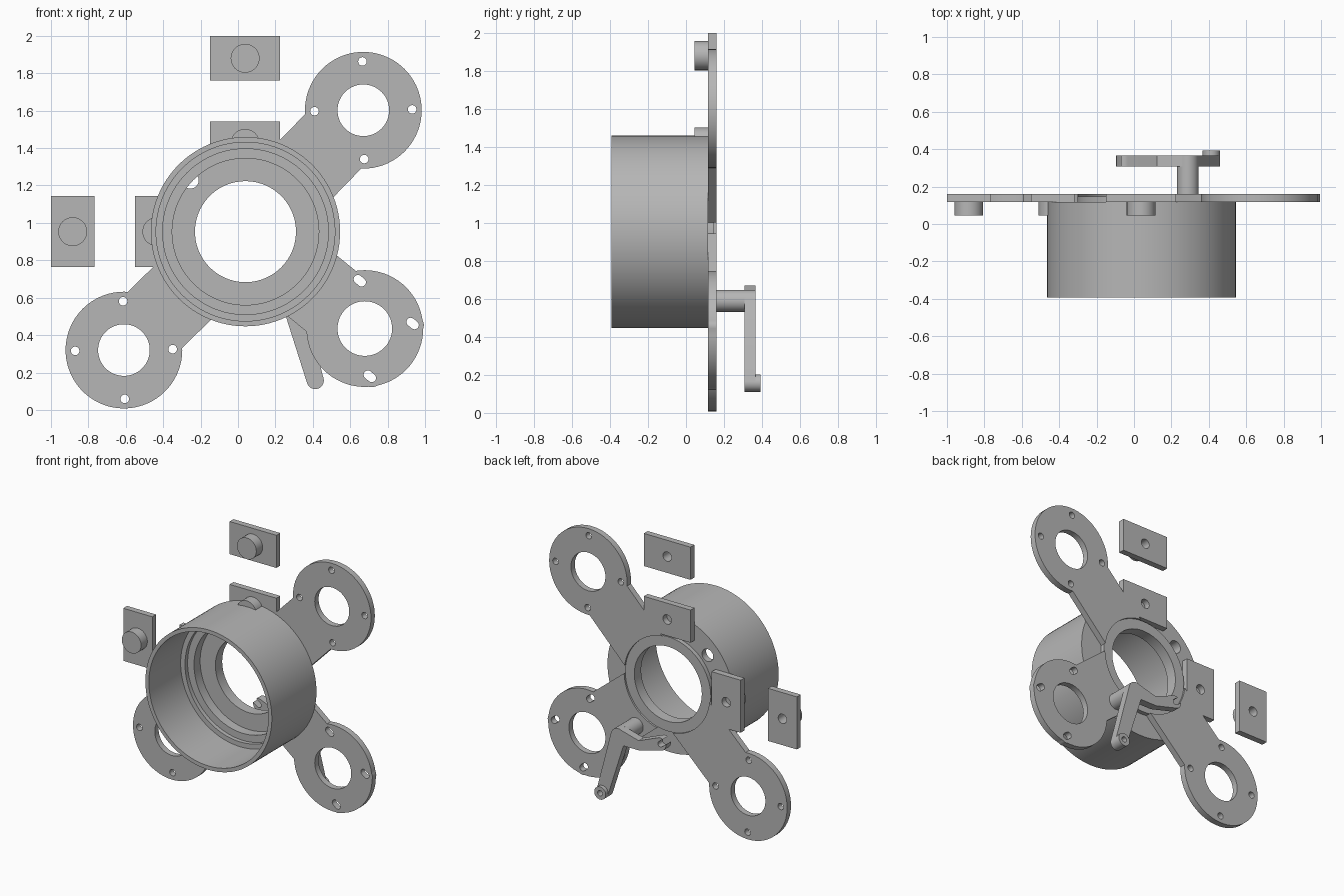
import bpy, bmesh, math
from mathutils import Vector
from mathutils.geometry import convex_hull_2d

if "Cube" in bpy.data.objects:
    bpy.data.objects.remove(bpy.data.objects["Cube"], do_unlink=True)

grey = bpy.data.materials.new("plain_grey")
grey.use_nodes = True
grey.diffuse_color = (0.47, 0.47, 0.47, 1)
grey.node_tree.nodes["Principled BSDF"].inputs["Base Color"].default_value = grey.diffuse_color

HUB = Vector((0.04, 0.953))          # centre of the housing in x, z
BACK, PLATE = 0.161, 0.117           # rear and front of the mounting plate
CRANK_FRONT, CRANK_BACK = 0.308, 0.365


def finish(name, bm):
    bmesh.ops.recalc_face_normals(bm, faces=bm.faces)
    mesh = bpy.data.meshes.new(name)
    bm.to_mesh(mesh)
    bm.free()
    mesh.materials.append(grey)
    ob = bpy.data.objects.new(name, mesh)
    bpy.context.collection.objects.link(ob)
    return ob


def circle(c, r, n=48):
    return [Vector((c[0] + r * math.cos(math.tau * i / n),
                    c[1] + r * math.sin(math.tau * i / n))) for i in range(n)]


def hull(a, ra, b, rb, n=32):
    pts = circle(a, ra, n) + circle(b, rb, n)
    return [pts[i] for i in convex_hull_2d(pts)]


def prism(name, pts, y0, y1):
    """Extrude an x-z outline along y."""
    bm = bmesh.new()
    face = bm.faces.new([bm.verts.new((p[0], y0, p[1])) for p in pts])
    new = bmesh.ops.extrude_face_region(bm, geom=[face])["geom"]
    moved = [v for v in new if isinstance(v, bmesh.types.BMVert)]
    bmesh.ops.translate(bm, verts=moved, vec=(0, y1 - y0, 0))
    return finish(name, bm)


def combine(ob, others, operation):
    """Merge or cut other solids, then discard them."""
    for other in others:
        mod = ob.modifiers.new("boolean", "BOOLEAN")
        mod.operation, mod.solver, mod.object = operation, "EXACT", other
        bpy.context.view_layer.update()
        dg = bpy.context.evaluated_depsgraph_get()
        mesh = bpy.data.meshes.new_from_object(ob.evaluated_get(dg))
        ob.modifiers.clear()
        ob.data = mesh
        bpy.data.objects.remove(other, do_unlink=True)
    return ob


def cutter(pts, y0=0.0, y1=0.3):
    return prism("cutter", pts, y0, y1)


# Stepped round housing with a raised rear collar
profile = [(0.506, -0.393), (0.506, PLATE), (0.342, PLATE), (0.342, 0.148),
           (0.27, 0.148), (0.27, 0.07), (0.392, 0.07), (0.392, 0.0),
           (0.443, 0.0), (0.443, -0.03), (0.478, -0.03), (0.478, -0.393)]
bm = bmesh.new()
steps = 96
rings = []
for i in range(steps):
    a = math.tau * i / steps
    rings.append([bm.verts.new((HUB.x + r * math.cos(a), y, HUB.y + r * math.sin(a)))
                  for r, y in profile])
for i in range(steps):
    p, q = rings[i], rings[(i + 1) % steps]
    for j in range(len(profile)):
        k = (j + 1) % len(profile)
        bm.faces.new((p[j], p[k], q[k], q[j]))
housing = finish("housing", bm)
combine(housing, [cutter(circle(HUB + Vector((-0.295, 0.275)), 0.045, 32), 0.05, 0.2)], "DIFFERENCE")


# Three arms ending in ring mounts
def mount_arm(name, centre, bore, slotted):
    c = Vector(centre)
    d = (c - HUB).normalized()
    side = Vector((-d.y, d.x)) * 0.209
    start = HUB + d * 0.2
    arm = prism(name, circle(c, 0.312, 72), PLATE, BACK)
    parts = [prism("bar", [start + side, start - side, c - side, c + side], PLATE, BACK)]
    cuts = [cutter(circle(HUB, 0.342, 96)), cutter(circle(c, bore, 64))]
    if slotted:
        for deg in (96, 6, -84):
            a = math.radians(deg)
            p = c + Vector((math.cos(a), math.sin(a))) * 0.257
            shift = d * 0.013
            cuts.append(cutter(hull(p - shift, 0.023, p + shift, 0.023, 20)))
            parts.append(prism("bump", circle(p + shift, 0.05, 32), PLATE, BACK))
    else:
        for k in range(4):
            a = math.radians(91 - 90 * k)
            p = c + Vector((math.cos(a), math.sin(a))) * 0.261
            cuts.append(cutter(circle(p, 0.023, 20)))
    combine(arm, parts, "UNION")
    combine(arm, cuts, "DIFFERENCE")
    return arm


arms = [mount_arm("upper_left_arm", (0.67, 1.602), 0.138, False),
        mount_arm("lower_right_arm", (-0.61, 0.32), 0.138, False),
        mount_arm("lower_left_arm", (0.678, 0.435), 0.146, True)]


# Rectangular pads with a round boss in front and a blind hole behind
def pad(name, centre, w, h):
    x, z = centre
    ob = prism(name, [(x - w, z - h), (x + w, z - h), (x + w, z + h), (x - w, z + h)], PLATE, BACK)
    combine(ob, [prism("boss", circle(centre, 0.077), 0.045, PLATE + 0.01)], "UNION")
    combine(ob, [cutter(circle(centre, 0.034, 24), 0.08, 0.3)], "DIFFERENCE")
    return ob


pads = [pad("upper_pad", (0.038, 1.88), 0.187, 0.118),
        pad("inner_upper_pad", (0.038, 1.425), 0.187, 0.118),
        pad("side_pad", (-0.884, 0.953), 0.116, 0.19),
        pad("inner_side_pad", (-0.434, 0.953), 0.116, 0.19)]

# Bell crank on a post behind the slotted arm
pivot, foot, mid, tip = (0.288, 0.59), (0.413, 0.157), (0.12, 0.568), (-0.05, 0.625)
post = prism("crank_post", circle(pivot, 0.058), BACK - 0.01, CRANK_FRONT + 0.005)
leg = prism("crank_leg", hull(pivot, 0.058, foot, 0.046), CRANK_FRONT, CRANK_BACK)
pin = prism("crank_pin", circle(foot, 0.046, 32), CRANK_BACK - 0.01, 0.393)
combine(leg, [pin], "UNION")
combine(leg, [cutter(circle(foot, 0.02, 20), 0.34, 0.45)], "DIFFERENCE")
lever = prism("crank_lever", hull(pivot, 0.056, mid, 0.034), CRANK_FRONT, CRANK_BACK)
combine(lever, [prism("end", hull(mid, 0.034, tip, 0.045), CRANK_FRONT, CRANK_BACK)], "UNION")
combine(lever, [cutter(hull(tip, 0.02, (-0.11, 0.67), 0.02, 20), 0.25, 0.45)], "DIFFERENCE")

# Smooth the round walls, keep the edges crisp
bpy.ops.object.select_all(action="DESELECT")
for ob in [housing, post, leg, lever] + arms + pads:
    ob.select_set(True)
bpy.context.view_layer.objects.active = housing
bpy.ops.object.shade_smooth_by_angle(angle=math.radians(30))
